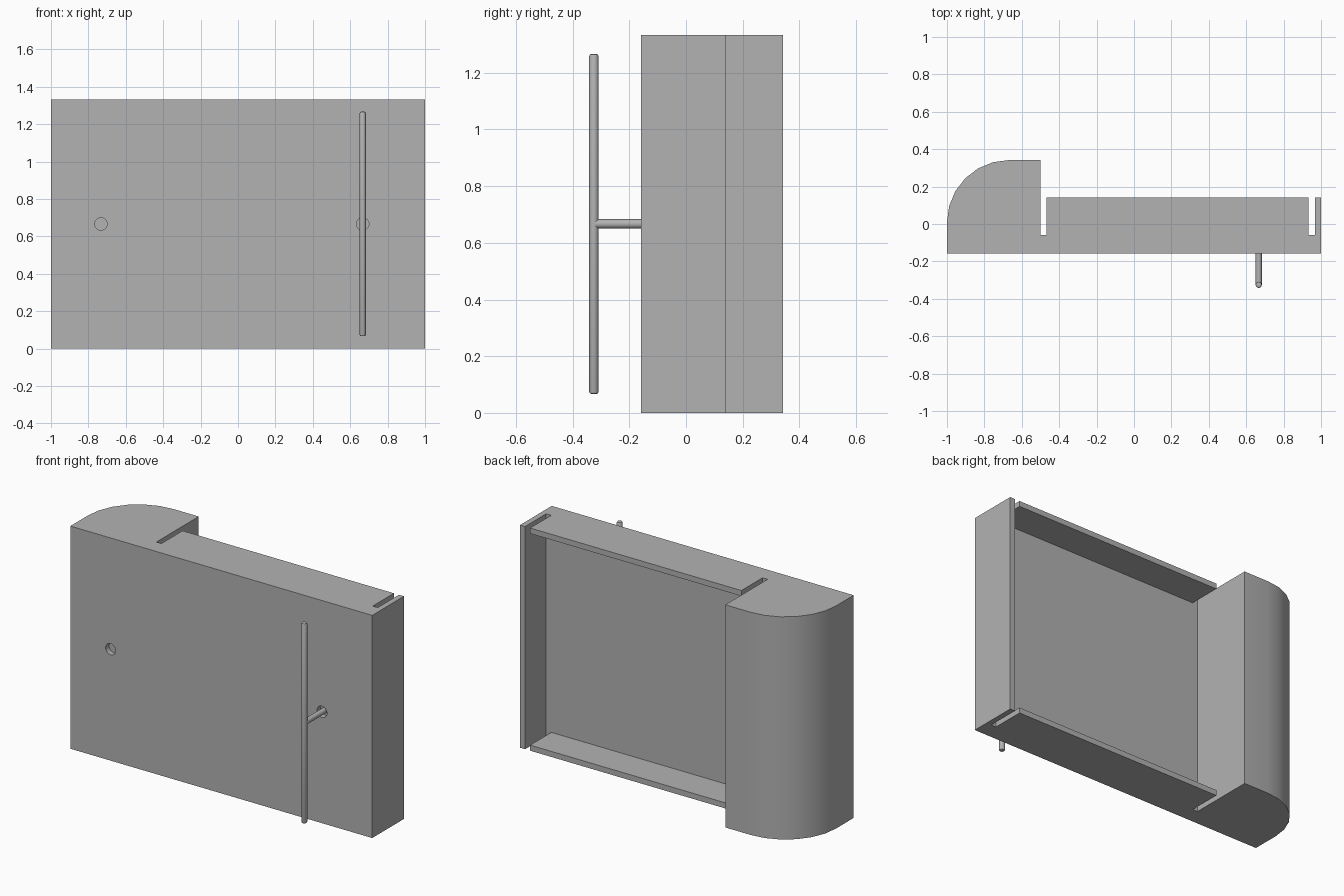
import bpy, bmesh
from math import sin, cos, pi
from mathutils import Matrix

cube = bpy.data.objects.get("Cube")
if cube:
    bpy.data.objects.remove(cube, do_unlink=True)

# Single grey material
grey = bpy.data.materials.new("plain_grey")
grey.use_nodes = True
tone = (0.448, 0.448, 0.448, 1)
grey.diffuse_color = tone
grey.node_tree.nodes["Principled BSDF"].inputs["Base Color"].default_value = tone

UNIT = 1 / 30          # thickness of rails, slots, fin and rods
HEIGHT = 40 * UNIT
MID = HEIGHT / 2
FRONT = -0.158         # front face of the door panel
FLOOR = FRONT + 0.1    # bottom of the slots and the tray
TRAY = FRONT + 0.3     # back of the rails
BACK = FRONT + 0.5     # back of the rounded block
HANDLE_X = 20 * UNIT
ROD_Y = -0.325


def finish(name, bm):
    bmesh.ops.recalc_face_normals(bm, faces=bm.faces)
    mesh = bpy.data.meshes.new(name)
    bm.to_mesh(mesh)
    bm.free()
    mesh.materials.append(grey)
    obj = bpy.data.objects.new(name, mesh)
    bpy.context.collection.objects.link(obj)
    return obj


def smooth(obj):
    bpy.ops.object.select_all(action='DESELECT')
    obj.select_set(True)
    bpy.context.view_layer.objects.active = obj
    bpy.ops.object.shade_smooth_by_angle(angle=pi / 5)


def box(name, x, y, z):
    bm = bmesh.new()
    bmesh.ops.create_cube(bm, size=1)
    for v in bm.verts:
        for i, (low, high) in enumerate((x, y, z)):
            v.co[i] = high if v.co[i] > 0 else low
    return finish(name, bm)


def cylinder(name, centre, radius, length, axis, sides, round_ends=0):
    bm = bmesh.new()
    turn = Matrix.Rotation(pi / 2, 4, 'X') if axis == 'Y' else Matrix()
    bmesh.ops.create_cone(bm, cap_ends=True, segments=sides, radius1=radius,
                          radius2=radius, depth=length,
                          matrix=Matrix.Translation(centre) @ turn)
    if round_ends:
        rims = [e for e in bm.edges if any(len(f.verts) > 4 for f in e.link_faces)]
        bmesh.ops.bevel(bm, geom=rims, offset=round_ends, segments=2,
                        profile=0.5, affect='EDGES')
    return finish(name, bm)


def cut(obj, cutter):
    bpy.context.view_layer.objects.active = obj
    mod = obj.modifiers.new("cut", 'BOOLEAN')
    mod.operation, mod.solver, mod.object = 'DIFFERENCE', 'EXACT', cutter
    bpy.ops.object.modifier_apply(modifier=mod.name)
    bpy.data.objects.remove(cutter, do_unlink=True)


# Panel outline: straight front, slotted tray, block with one rounded corner
r = 10 * UNIT
outline = [(-1, FRONT), (1, FRONT), (1, TRAY), (1 - UNIT, TRAY), (1 - UNIT, FLOOR),
           (1 - 2 * UNIT, FLOOR), (1 - 2 * UNIT, TRAY), (-0.5 + UNIT, TRAY),
           (-0.5 + UNIT, FLOOR), (-0.5, FLOOR), (-0.5, BACK)]
outline += [(-1 + r - r * sin(a), BACK - r + r * cos(a))
            for a in (pi / 2 * i / 6 for i in range(7))]
bm = bmesh.new()
base = bm.faces.new([bm.verts.new((x, y, 0)) for x, y in outline])
raised = bmesh.ops.extrude_face_region(bm, geom=[base])["geom"]
bmesh.ops.translate(bm, vec=(0, 0, HEIGHT),
                    verts=[g for g in raised if isinstance(g, bmesh.types.BMVert)])
panel = finish("door_panel", bm)

# Hollow tray between the top and bottom rails
cut(panel, box("tray_cutter", (-0.5 + UNIT / 2, 1 - 1.5 * UNIT),
               (FLOOR, BACK), (UNIT, HEIGHT - UNIT)))

# Shallow round sockets in the front
for x in (-22 * UNIT, HANDLE_X):
    cut(panel, cylinder("socket_cutter", (x, FRONT, MID), UNIT, 2 * UNIT, 'Y', 32))
smooth(panel)

# Handle: upright bar on a round stem
smooth(cylinder("handle_bar", (HANDLE_X, ROD_Y, MID), UNIT / 2, 1.2, 'Z', 16, 0.008))
stem_end = FRONT + UNIT
smooth(cylinder("handle_stem", (HANDLE_X, (ROD_Y + stem_end) / 2, MID), UNIT / 2,
                stem_end - ROD_Y, 'Y', 16))
